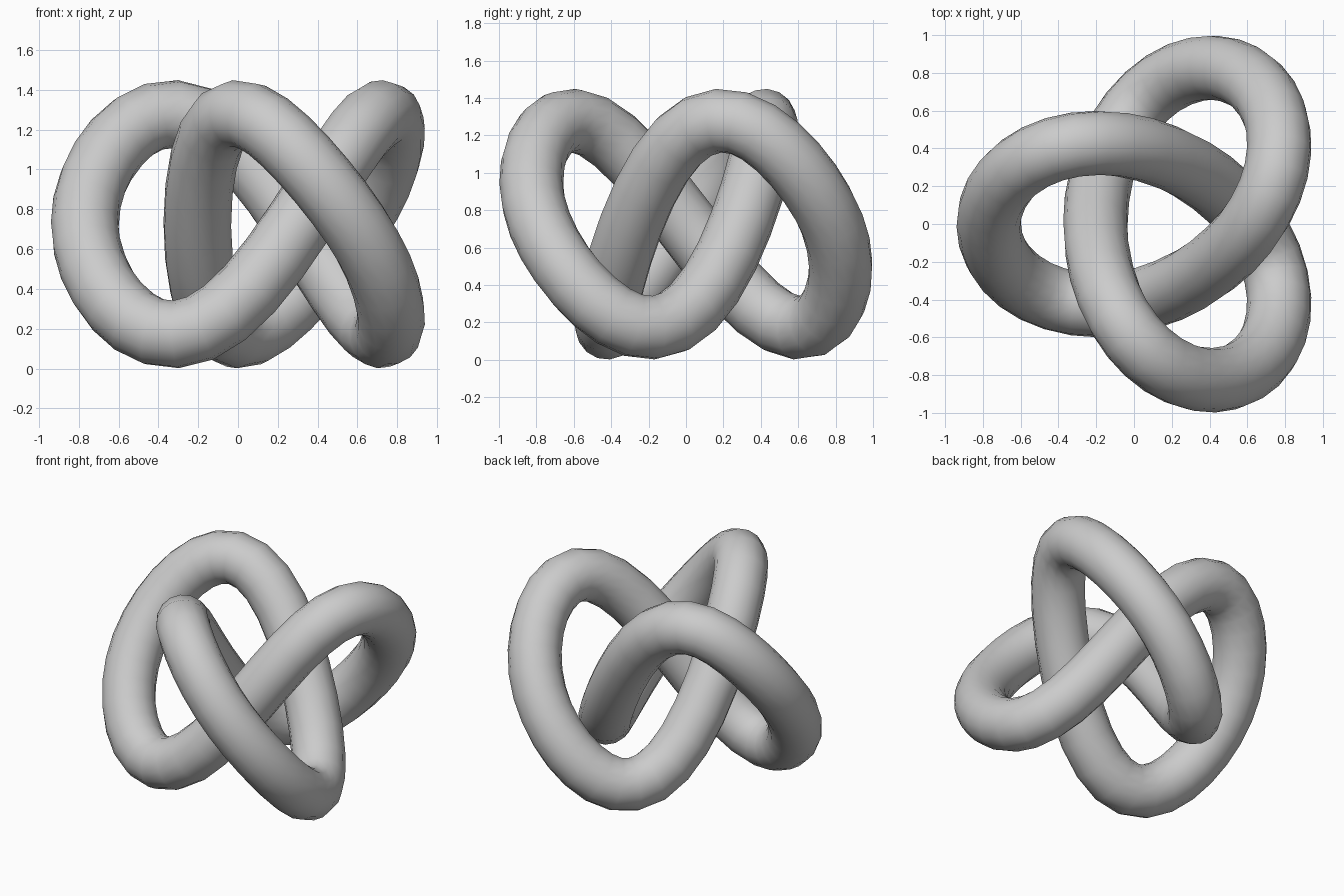
import bpy
from math import sin, cos, tau

if "Cube" in bpy.data.objects:
    bpy.data.objects.remove(bpy.data.objects["Cube"])

# Trefoil centreline: three equal lobes, one pointing to -x
A, B, H, K = 0.2825, 0.62, 0.54, 0.117
SHIFT_X, MID_Z, TUBE = 0.133, 0.725, 0.171
COUNT = 72


def knot_point(t):
    x = SHIFT_X - A * cos(t) - B * cos(2 * t)
    y = -A * sin(t) + B * sin(2 * t)
    z = MID_Z + H * (sin(3 * t) - K * sin(6 * t))
    return x, y, z


# Closed path with a round bevel
curve = bpy.data.curves.new("knot_tube", 'CURVE')
curve.dimensions = '3D'
curve.bevel_depth = TUBE
curve.bevel_resolution = 6
path = curve.splines.new('POLY')
path.points.add(COUNT - 1)
for i, p in enumerate(path.points):
    p.co = (*knot_point(tau * i / COUNT), 1)
path.use_cyclic_u = True

knot = bpy.data.objects.new("knot_tube", curve)
bpy.context.collection.objects.link(knot)

# Turn into a smooth mesh
bpy.context.view_layer.objects.active = knot
knot.select_set(True)
bpy.ops.object.convert(target='MESH')
bpy.ops.object.shade_smooth()
